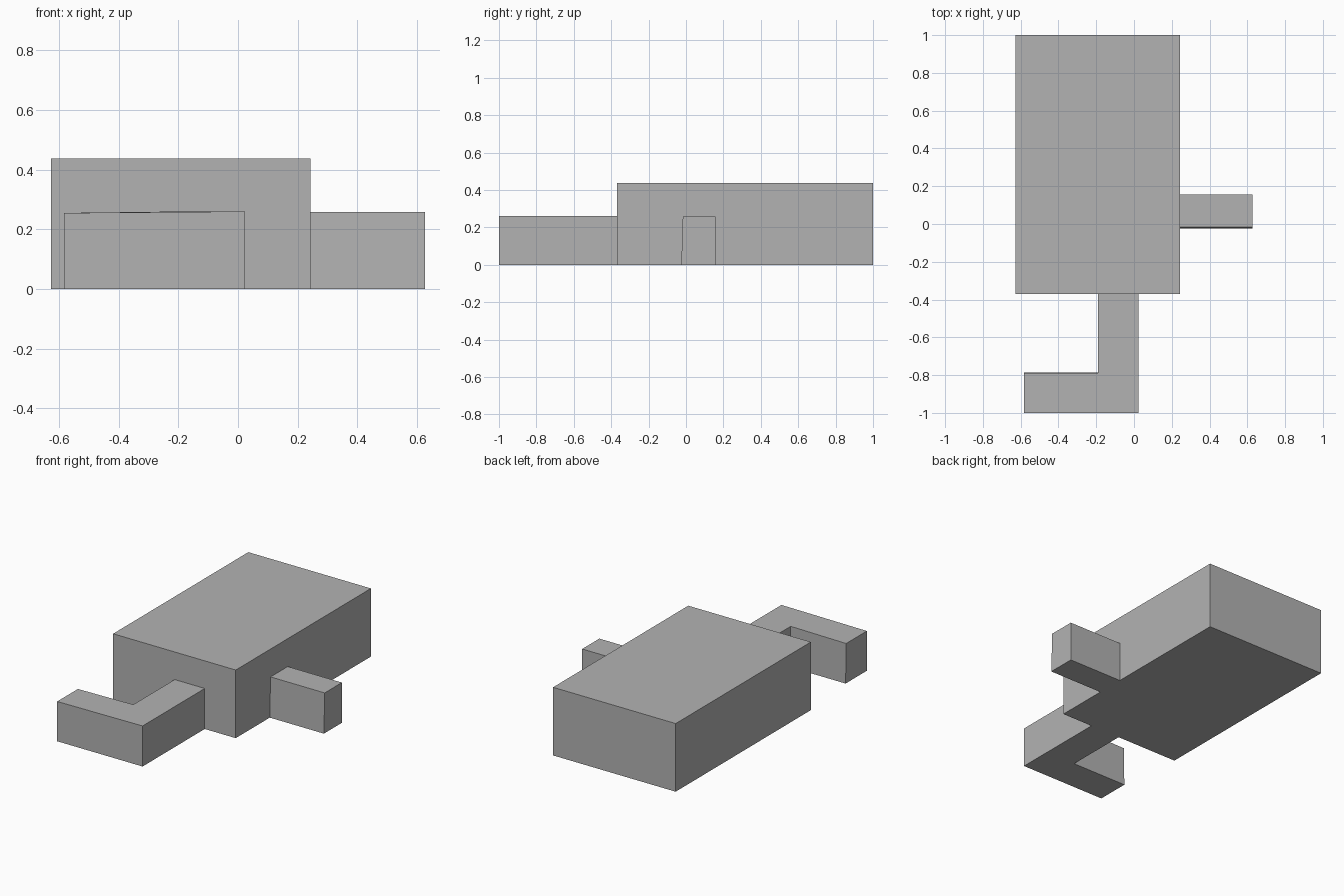
import bpy
import bmesh

cube = bpy.data.objects.get("Cube")
if cube:
    bpy.data.objects.remove(cube, do_unlink=True)

grey = bpy.data.materials.new("plain grey")
grey.use_nodes = True
colour = (0.45, 0.45, 0.45, 1)
grey.diffuse_color = colour
grey.node_tree.nodes["Principled BSDF"].inputs["Base Color"].default_value = colour


def prism(name, outline, height, lean=None):
    """Extrude a ground outline; lean shifts chosen ground corners in y."""
    bm = bmesh.new()
    base = bm.faces.new([bm.verts.new((x, y, 0)) for x, y in outline])
    ground = list(base.verts)
    new = bmesh.ops.extrude_face_region(bm, geom=[base])["geom"]
    for v in new:
        if isinstance(v, bmesh.types.BMVert):
            v.co.z = height
    for index, shift in (lean or {}).items():
        ground[index].co.y += shift
    bmesh.ops.recalc_face_normals(bm, faces=bm.faces)
    mesh = bpy.data.meshes.new(name)
    bm.to_mesh(mesh)
    bm.free()
    mesh.materials.append(grey)
    obj = bpy.data.objects.new(name, mesh)
    bpy.context.collection.objects.link(obj)
    return obj


def rectangle(x0, x1, y0, y1):
    return [(x0, y0), (x1, y0), (x1, y1), (x0, y1)]


LEFT, RIGHT, FRONT = -0.627, 0.243, -0.37

# Main block
prism("main_block", rectangle(LEFT, RIGHT, FRONT, 1), 0.437)

# Side wing, its front wall leaning back very slightly
prism("side_wing", rectangle(RIGHT, 0.627, -0.017, 0.157), 0.258, {0: -0.008, 1: -0.008})

# L-shaped front wing, the inner wall of its hook leaning slightly
hook = [(-0.583, -1), (0.023, -1), (0.023, FRONT),
        (-0.19, FRONT), (-0.19, -0.79), (-0.583, -0.79)]
front_wing = prism("front_wing", hook, 0.26, {4: 0.005, 5: 0.005})

# The free end of the hook is a touch lower
for v in front_wing.data.vertices:
    if v.co.z > 0.1 and v.co.x < -0.5:
        v.co.z = 0.255
